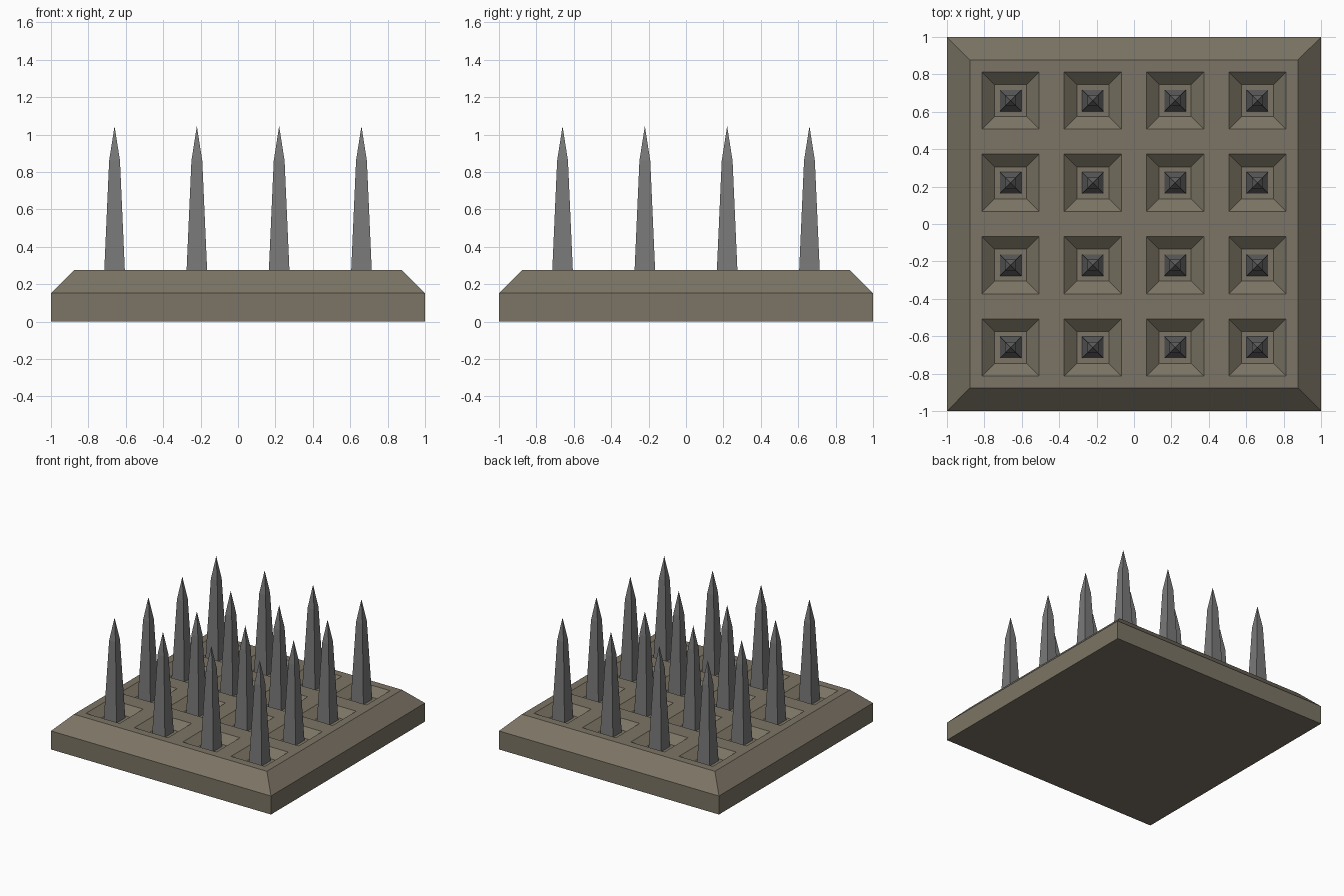
import bpy, bmesh

if "Cube" in bpy.data.objects:
    bpy.data.objects.remove(bpy.data.objects["Cube"])

CENTRES = [-0.66, -0.22, 0.22, 0.66]
PIT = 0.153        # half width of a pit at the top surface
TOP, RIM, SHOULDER = 0.275, 0.877, 0.152


def material(name, colour):
    mat = bpy.data.materials.new(name)
    mat.diffuse_color = (*colour, 1)
    mat.use_nodes = True
    mat.node_tree.nodes["Principled BSDF"].inputs["Base Color"].default_value = mat.diffuse_color
    return mat


def to_mesh(bm, name, mat):
    bmesh.ops.recalc_face_normals(bm, faces=bm.faces)
    mesh = bpy.data.meshes.new(name)
    bm.to_mesh(mesh)
    bm.free()
    mesh.materials.append(mat)
    return mesh


def add_object(name, mesh, location=(0, 0, 0)):
    obj = bpy.data.objects.new(name, mesh)
    obj.location = location
    bpy.context.collection.objects.link(obj)
    return obj


def square_ring(bm, half, z):
    return [bm.verts.new((x * half, y * half, z))
            for x, y in ((-1, -1), (1, -1), (1, 1), (-1, 1))]


def bridge(bm, a, b):
    for i in range(4):
        j = (i + 1) % 4
        bm.faces.new((a[i], a[j], b[j], b[i]))


stone = material("stone", (0.20, 0.175, 0.13))
metal = material("metal", (0.19, 0.19, 0.19))

# Base slab: top surface split so each pit has its own face
bm = bmesh.new()
cuts = [-RIM] + [c + s * PIT for c in CENTRES for s in (-1, 1)] + [RIM]
n = len(cuts)
grid = [[bm.verts.new((x, y, TOP)) for y in cuts] for x in cuts]
pits = []
for i in range(n - 1):
    for j in range(n - 1):
        face = bm.faces.new((grid[i][j], grid[i + 1][j],
                             grid[i + 1][j + 1], grid[i][j + 1]))
        if i % 2 and j % 2:
            pits.append(face)

# Bevelled rim, sides and underside
corners = [grid[0][0], grid[-1][0], grid[-1][-1], grid[0][-1]]
edge_rows = [[grid[i][0] for i in range(n)],
             [grid[-1][j] for j in range(n)],
             [grid[i][-1] for i in reversed(range(n))],
             [grid[0][j] for j in reversed(range(n))]]
upper = square_ring(bm, 1, SHOULDER)
lower = square_ring(bm, 1, 0)
for k, row in enumerate(edge_rows):
    bm.faces.new([upper[k], upper[(k + 1) % 4]] + row[::-1])
bridge(bm, lower, upper)
bm.faces.new(lower[::-1])
bmesh.ops.recalc_face_normals(bm, faces=bm.faces)

# Sloped pits around each spike
bmesh.ops.inset_individual(bm, faces=pits, thickness=0.095, depth=-0.06)
add_object("base", to_mesh(bm, "base", stone))

# Four-sided spike with a sharper tip
bm = bmesh.new()
rings = [square_ring(bm, h, z) for h, z in ((0.058, 0.205), (0.029, 0.86))]
bridge(bm, *rings)
bm.faces.new(rings[0][::-1])
tip = bm.verts.new((0, 0, 1.045))
for i in range(4):
    bm.faces.new((rings[1][i], rings[1][(i + 1) % 4], tip))
spike = to_mesh(bm, "spike", metal)
for x in CENTRES:
    for y in CENTRES:
        add_object("spike", spike, (x, y, 0))
